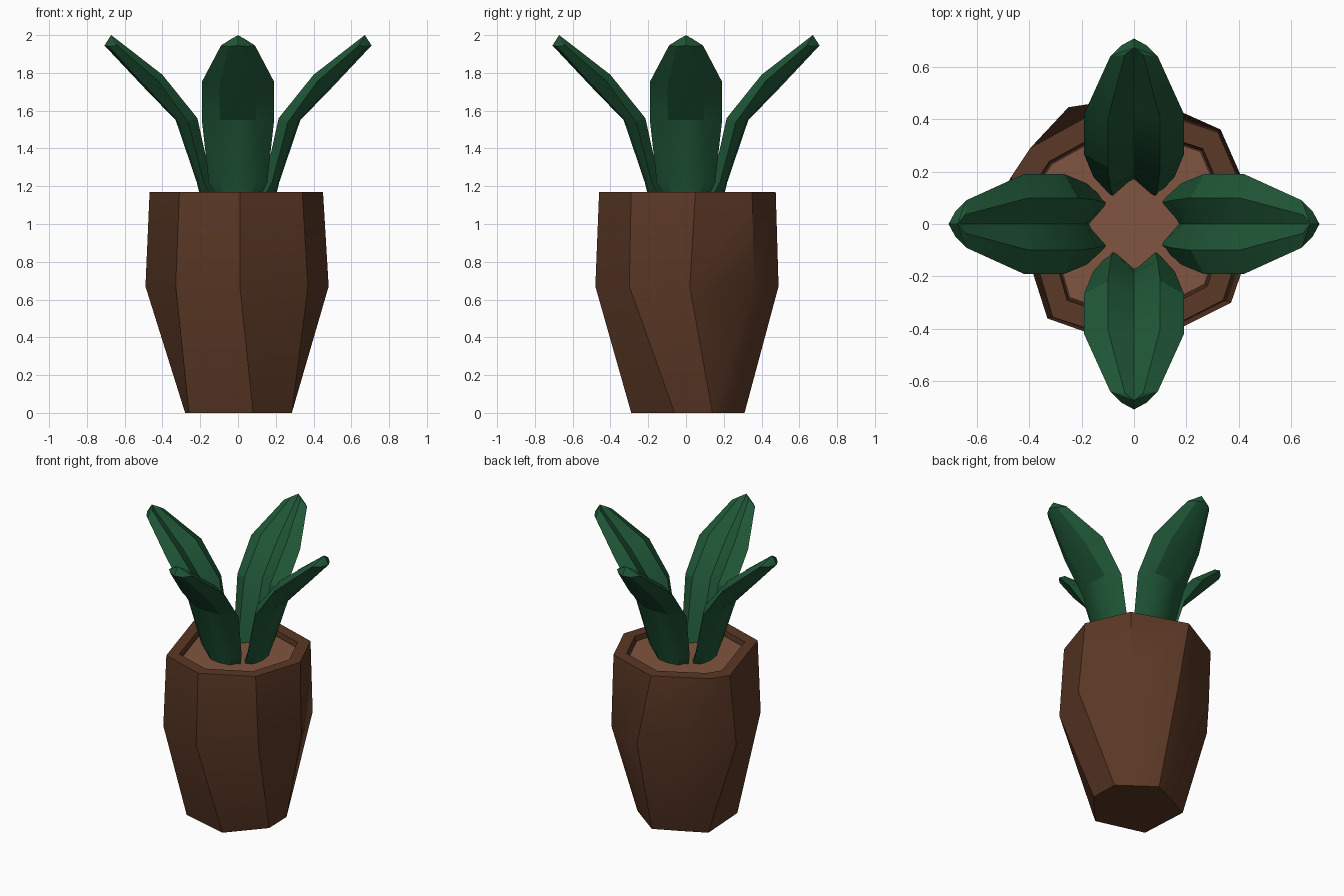
import bpy, bmesh, math
from mathutils import Matrix

if "Cube" in bpy.data.objects:
    bpy.data.objects.remove(bpy.data.objects["Cube"])


def make(name, loops, rgb, angle, tip=None):
    """Loft closed loops of equal length, capping the ends (or closing to a tip)."""
    bm = bmesh.new()
    rows = [[bm.verts.new(p) for p in loop] for loop in loops]
    n = len(rows[0])
    for a, b in zip(rows, rows[1:]):
        for j in range(n):
            k = (j + 1) % n
            bm.faces.new((a[j], a[k], b[k], b[j]))
    bm.faces.new(rows[0])
    if tip:
        t = bm.verts.new(tip)
        for j in range(n):
            bm.faces.new((rows[-1][j], rows[-1][(j + 1) % n], t))
    else:
        bm.faces.new(rows[-1])
    bmesh.ops.recalc_face_normals(bm, faces=bm.faces)
    mesh = bpy.data.meshes.new(name)
    bm.to_mesh(mesh)
    bm.free()
    obj = bpy.data.objects.new(name, mesh)
    bpy.context.collection.objects.link(obj)
    mat = bpy.data.materials.new(name + "_colour")
    mat.diffuse_color = (*rgb, 1)
    mat.use_nodes = True
    mat.node_tree.nodes["Principled BSDF"].inputs["Base Color"].default_value = mat.diffuse_color
    mesh.materials.append(mat)
    bpy.ops.object.select_all(action='DESELECT')
    obj.select_set(True)
    bpy.context.view_layer.objects.active = obj
    bpy.ops.object.shade_smooth_by_angle(angle=math.radians(angle))
    return obj


def ring(points, z, scale=1.0):
    return [(x * scale, y * scale, z) for x, y in points]


# Pot: hand-cut irregular polygons, lofted and folded over the rim
bottom = [(.08, -.29), (.285, -.06), (.28, .14), (.165, .225),
          (.05, .31), (-.12, .23), (-.28, .15), (-.26, -.2)]
middle = [(.01, -.48), (.37, -.3), (.48, .02), (.33, .36),
          (.04, .49), (-.25, .445), (-.49, .14), (-.33, -.36)]
top = [(.01, -.46), (.34, -.29), (.45, .05), (.32, .35),
       (-.06, .475), (-.395, .29), (-.468, .18), (-.31, -.355)]
make("pot", [ring(bottom, 0), ring(middle, .67), ring(top, 1.17),
             ring(top, 1.17, .82), ring(top, 1.06, .8)],
     (.105, .04, .019), 40)

# Soil: shallow plug just below the rim
make("soil", [ring(top, 1.06, .79), ring(top, 1.14, .79)], (.22, .09, .052), 30)


# Leaves: section has a central valley, two ridges, sharp edges, rounded back
def section(edge, ridge, valley, under, back):
    def p(s, q):
        return (s * q[0], -q[1], q[2])
    return [p(-1, edge), p(-1, ridge), p(0, valley), p(1, ridge),
            p(1, edge), p(1, under), p(0, back), p(-1, under)]


# each point is (half width, distance from centre, height)
blade = [
    section((.095, .115, 1.10), (.08, .10, 1.12), (0, .17, 1.12),
            (.06, .18, 1.10), (0, .19, 1.10)),
    section((.155, .18, 1.22), (.09, .14, 1.22), (0, .185, 1.24),
            (.09, .21, 1.22), (0, .218, 1.22)),
    section((.19, .265, 1.54), (.10, .215, 1.56), (0, .275, 1.56),
            (.095, .322, 1.55), (0, .33, 1.55)),
    section((.19, .42, 1.755), (.10, .40, 1.79), (0, .44, 1.765),
            (.10, .485, 1.725), (0, .495, 1.72)),
    section((.09, .64, 1.945), (.035, .645, 1.98), (0, .65, 1.97),
            (.05, .68, 1.94), (0, .707, 1.945)),
]
for k, side in enumerate(("front", "right", "back", "left")):
    leaf = make(side + "_leaf", blade, (.014, .095, .038), 22, tip=(0, -.672, 2.0))
    leaf.data.transform(Matrix.Rotation(k * math.pi / 2, 4, 'Z'))
